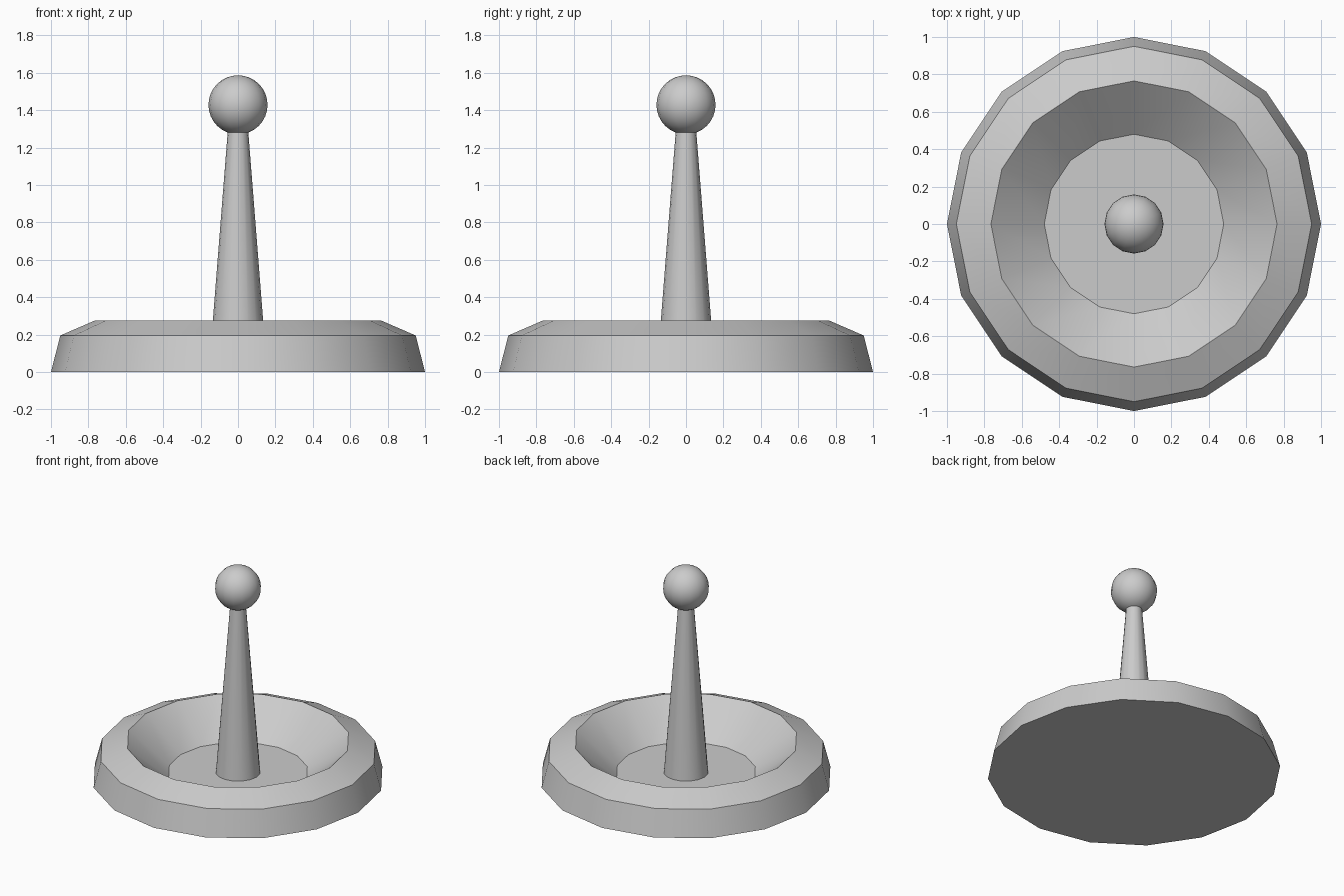
import bpy, bmesh
from math import cos, sin, pi, radians

if "Cube" in bpy.data.objects:
    bpy.data.objects.remove(bpy.data.objects["Cube"])


def lathe(name, profile, sides):
    """Revolve (radius, z) points around z; both ends are capped."""
    bm = bmesh.new()
    rings = [[bm.verts.new((r * cos(2 * pi * i / sides), r * sin(2 * pi * i / sides), z))
              for i in range(sides)] for r, z in profile]
    for a, b in zip(rings, rings[1:]):
        for i in range(sides):
            j = (i + 1) % sides
            bm.faces.new((a[i], a[j], b[j], b[i]))
    bm.faces.new(rings[0][::-1])
    bm.faces.new(rings[-1])
    bmesh.ops.recalc_face_normals(bm, faces=bm.faces[:])
    mesh = bpy.data.meshes.new(name)
    bm.to_mesh(mesh)
    bm.free()
    obj = bpy.data.objects.new(name, mesh)
    bpy.context.collection.objects.link(obj)
    smooth(obj)
    return obj


def smooth(obj):
    bpy.ops.object.select_all(action='DESELECT')
    obj.select_set(True)
    bpy.context.view_layer.objects.active = obj
    bpy.ops.object.shade_smooth_by_angle(angle=radians(30))


# Dished base with a bevelled rim
lathe("base_dish", [(1, 0), (0.95, 0.195), (0.765, 0.275), (0.48, 0.04)], 16)

# Tapered stem, from the dish floor into the ball
lathe("stem", [(0.153, 0.04), (0.053, 1.31)], 16)

# Ball on top
bpy.ops.mesh.primitive_uv_sphere_add(segments=16, ring_count=16, radius=0.158,
                                     location=(0, 0, 1.428))
ball = bpy.context.object
ball.name = "ball_knob"
smooth(ball)
